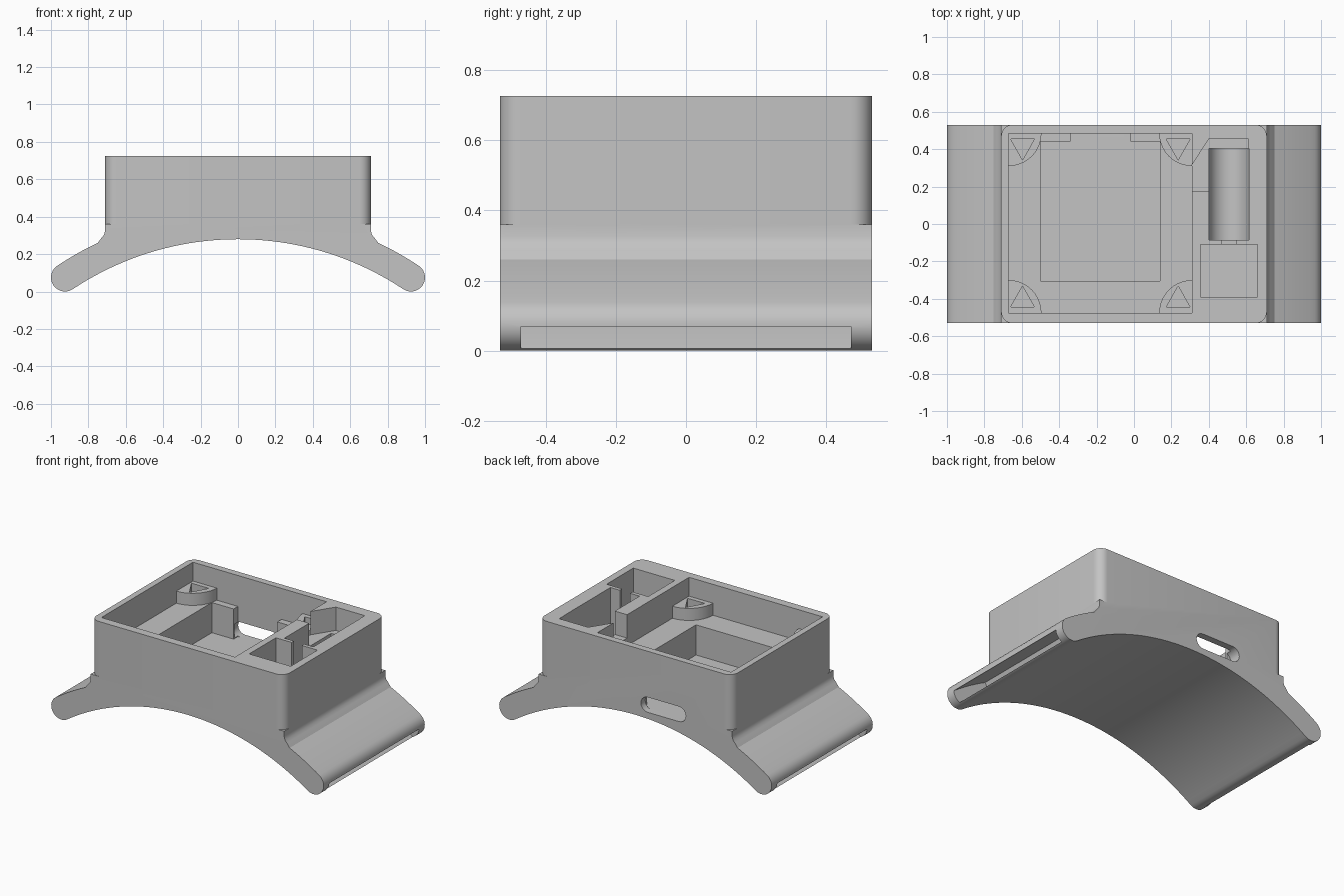
import bpy
import bmesh
from math import sin, cos, asin, pi, radians, sqrt

cube = bpy.data.objects.get("Cube")
if cube:
    bpy.data.objects.remove(cube, do_unlink=True)

grey = bpy.data.materials.new("plain_grey")
grey.use_nodes = True
colour = (0.55, 0.55, 0.55, 1)
grey.diffuse_color = colour
grey.node_tree.nodes["Principled BSDF"].inputs["Base Color"].default_value = colour


def prism(name, points, low, high, axis="Z"):
    """Extrude a flat outline along Z (points are x, y) or Y (points are x, z)."""
    bm = bmesh.new()
    place = (lambda a, b, h: (a, b, h)) if axis == "Z" else (lambda a, b, h: (a, h, b))
    face = bm.faces.new([bm.verts.new(place(a, b, low)) for a, b in points])
    new = bmesh.ops.extrude_face_region(bm, geom=[face])["geom"]
    move = place(0, 0, high - low)
    bmesh.ops.translate(bm, vec=move, verts=[v for v in new if isinstance(v, bmesh.types.BMVert)])
    bmesh.ops.recalc_face_normals(bm, faces=bm.faces)
    mesh = bpy.data.meshes.new(name)
    bm.to_mesh(mesh)
    bm.free()
    mesh.materials.append(grey)
    obj = bpy.data.objects.new(name, mesh)
    bpy.context.collection.objects.link(obj)
    return obj


def rect(x0, x1, y0, y1):
    return [(x0, y0), (x1, y0), (x1, y1), (x0, y1)]


def arc(cx, cy, r, start, end, n):
    return [(cx + r * cos(start + (end - start) * i / n),
             cy + r * sin(start + (end - start) * i / n)) for i in range(n + 1)]


def cut(target, cutter):
    cutter.hide_render = True
    mod = target.modifiers.new("cut", "BOOLEAN")
    mod.operation = "DIFFERENCE"
    mod.solver = "EXACT"
    mod.object = cutter
    bpy.context.view_layer.objects.active = target
    bpy.ops.object.modifier_apply(modifier=mod.name)
    bpy.data.objects.remove(cutter, do_unlink=True)


def smooth(obj):
    bpy.ops.object.select_all(action="DESELECT")
    obj.select_set(True)
    bpy.context.view_layer.objects.active = obj
    bpy.ops.object.shade_smooth_by_angle(angle=radians(25))


# Main dimensions
DEPTH = 0.53       # half depth
SIDE = 0.71        # half width of the box
TOP = 0.725
LEDGE = 0.52
FLOOR = 0.32
MID, TIP = 1.67, 0.075   # radius of the arched wings, radius of their tips
TIP_X = 0.925
CENTRE = TIP - sqrt(MID ** 2 - TIP_X ** 2)
tip_angle = pi / 2 - asin(TIP_X / MID)

# Housing: box on an arched saddle with rounded wing tips
half = arc(0, CENTRE, MID - TIP, pi / 2, tip_angle, 28)[:-1]
half += arc(TIP_X, TIP, TIP, tip_angle - pi, tip_angle, 14)
outer_start = pi / 2 - asin(0.75 / (MID + TIP))
half += arc(0, CENTRE, MID + TIP, tip_angle, outer_start, 8)[1:]
half += [(0.73, 0.287), (0.717, 0.302), (SIDE, 0.325), (SIDE, TOP)]
outline = half + [(-x, z) for x, z in reversed(half[1:])]
housing = prism("housing", outline, -DEPTH, DEPTH, "Y")

# Rounded upright corners, stopping above the saddle
R = 0.06
for sx in (-1, 1):
    for sy in (-1, 1):
        pts = arc(SIDE - R, DEPTH - R, R, 0, pi / 2, 8)
        pts += [(SIDE - R, 0.6), (0.8, 0.6), (0.8, DEPTH - R)]
        cut(housing, prism("corner_cutter", [(sx * x, sy * y) for x, y in pts], 0.36, 0.8))

# Strap slots in the wing tips
for s in (-1, 1):
    inner, outer = tip_angle - 0.1, pi / 2 - asin(0.74 / MID)
    pts = arc(0, CENTRE, MID - 0.04, inner, outer, 10)
    pts += arc(0, CENTRE, MID + 0.038, outer, inner, 10)
    cut(housing, prism("strap_cutter", [(s * x, z) for x, z in pts], -0.47, 0.47, "Y"))

# Main compartment: shallow ledge, deep pocket with a recess between two back posts
X0, X1, Y0, Y1 = -0.67, 0.31, -0.475, 0.485
cut(housing, prism("ledge_cutter", rect(X0, X1, Y0, Y1), LEDGE, 0.8))
pocket = [(-0.5, -0.305), (0.14, -0.305), (0.14, 0.44), (-0.02, 0.44),
          (-0.02, Y1), (-0.34, Y1), (-0.34, 0.44), (-0.5, 0.44)]
cut(housing, prism("pocket_cutter", pocket, FLOOR, 0.7))

# Rounded cable opening through the back wall
slot = arc(-0.09, 0.37, 0.05, -pi / 2, pi / 2, 10) + arc(-0.32, 0.37, 0.05, pi / 2, 1.5 * pi, 10)
cut(housing, prism("opening_cutter", slot, 0.45, 0.6, "Y"))

# Side compartment: wire channel, round-bottomed trough, shaft notch and square pocket
channel = [(0.3, 0.175), (0.612, 0.175), (0.612, 0.455), (0.4, 0.455), (X1, 0.315), (0.3, 0.315)]
cut(housing, prism("channel_cutter", channel, 0.57, 0.8))
trough = arc(0.507, 0.45, 0.107, pi, 2 * pi, 20) + [(0.614, 0.8), (0.4, 0.8)]
cut(housing, prism("trough_cutter", trough, -0.085, 0.405, "Y"))
cut(housing, prism("square_cutter", rect(0.355, 0.66, -0.39, -0.11), 0.36, 0.8))
cut(housing, prism("notch_cutter", rect(0.47, 0.545, -0.13, -0.07), 0.42, 0.8))
smooth(housing)

# Quarter-round corner brackets with triangular sockets
for cx, sx, side in ((X0, 1, "right"), (X1, -1, "left")):
    for cy, sy, end in ((Y1, -1, "back"), (Y0, 1, "front")):
        quarter = [(0, 0)] + arc(0, 0, 0.175, 0, pi / 2, 10)
        bracket = prism(end + "_" + side + "_bracket",
                        [(cx + sx * x, cy + sy * y) for x, y in quarter], LEDGE, 0.6)
        triangle = [(0.01, 0.03), (0.138, 0.03), (0.074, 0.143)]
        cut(bracket, prism("socket_cutter",
                           [(cx + sx * x, cy + sy * y) for x, y in triangle], LEDGE - 0.05, 0.7))
        smooth(bracket)
